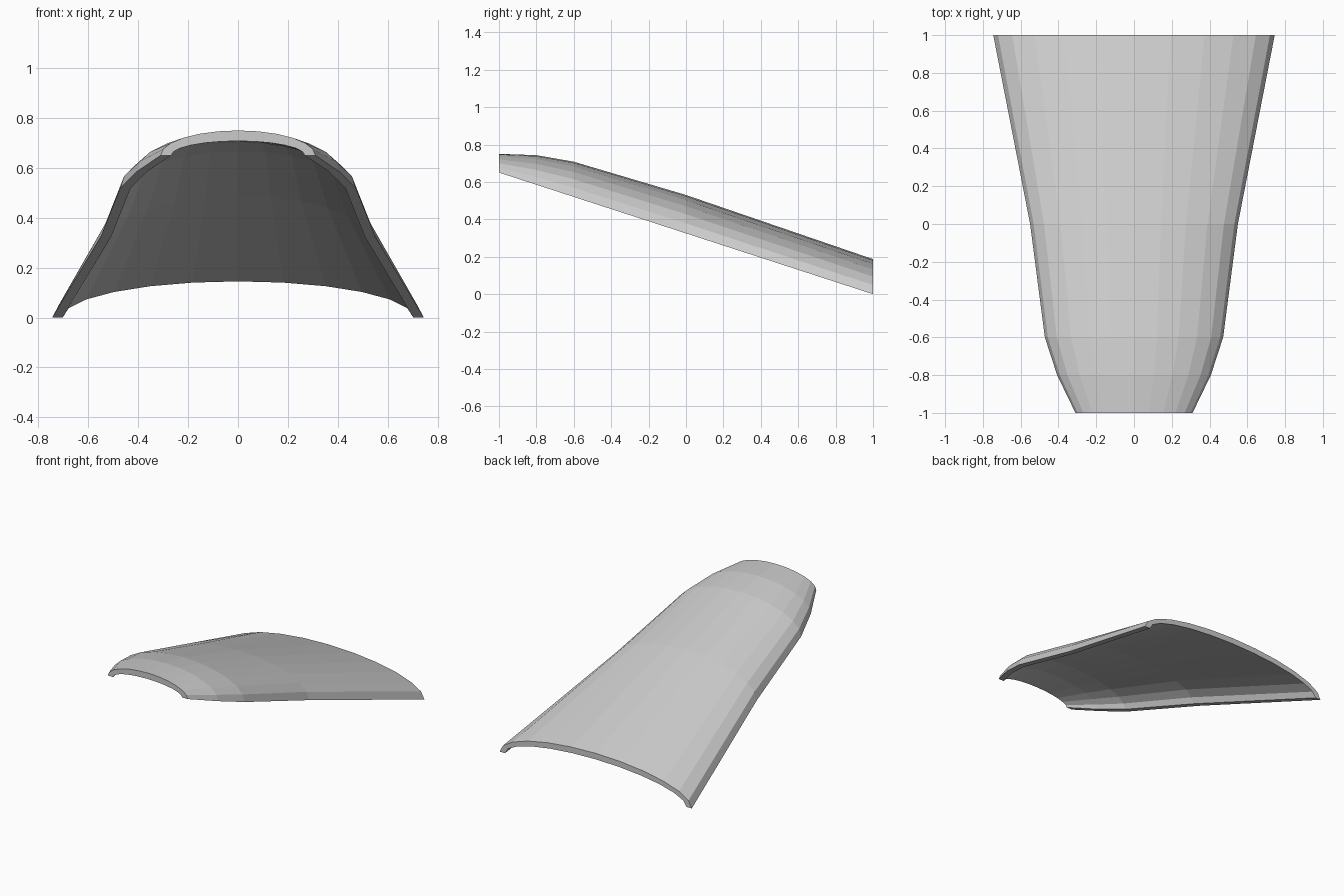
import bpy, bmesh, math

if "Cube" in bpy.data.objects:
    bpy.data.objects.remove(bpy.data.objects["Cube"])

SEGMENTS = 12
WALL = 0.042

# Stations along the shell: y, half width, crown height
STATIONS = [(-1.0, 0.31, 0.75), (-0.8, 0.407, 0.743), (-0.6, 0.472, 0.708),
            (0.0, 0.55, 0.53), (1.0, 0.745, 0.187)]


def rim_height(y):
    return 0.325 * (1 - y)


def half_ellipse(bm, y, width, height):
    base = rim_height(y)
    angles = [math.pi * i / SEGMENTS for i in range(SEGMENTS + 1)]
    return [bm.verts.new((width * math.cos(a), y, base + height * math.sin(a)))
            for a in angles]


# Closed arch section: outer curve followed by the inner curve reversed
bm = bmesh.new()
rings = []
for y, width, crown in STATIONS:
    height = crown - rim_height(y)
    outer = half_ellipse(bm, y, width, height)
    inner = half_ellipse(bm, y, width - WALL, height - WALL)
    rings.append(outer + inner[::-1])

# Skin between neighbouring stations
count = len(rings[0])
for a, b in zip(rings, rings[1:]):
    for i in range(count):
        j = (i + 1) % count
        bm.faces.new((a[i], a[j], b[j], b[i]))

# End rims
for ring in (rings[0], rings[-1]):
    for i in range(SEGMENTS):
        bm.faces.new((ring[i], ring[i + 1], ring[count - 2 - i], ring[count - 1 - i]))

bmesh.ops.recalc_face_normals(bm, faces=bm.faces)
mesh = bpy.data.meshes.new("curved_shell")
bm.to_mesh(mesh)
bm.free()

# Plain grey finish
grey = bpy.data.materials.new("light_grey")
grey.diffuse_color = (0.6, 0.6, 0.6, 1)
grey.use_nodes = True
grey.node_tree.nodes["Principled BSDF"].inputs["Base Color"].default_value = grey.diffuse_color
mesh.materials.append(grey)

shell = bpy.data.objects.new("curved_shell", mesh)
bpy.context.collection.objects.link(shell)
